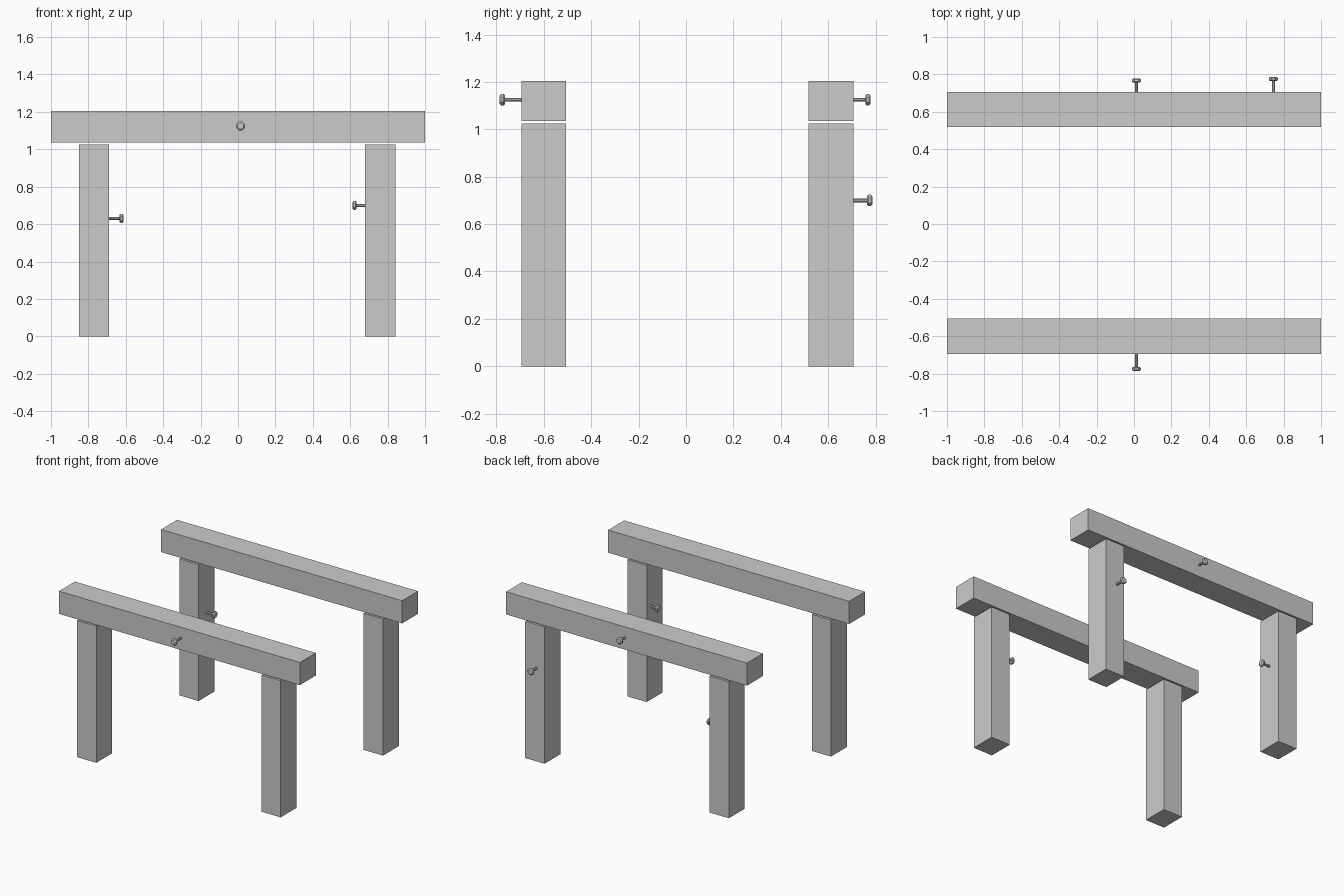
import bpy, bmesh, math
from mathutils import Vector

if "Cube" in bpy.data.objects:
    bpy.data.objects.remove(bpy.data.objects["Cube"])


def finish(name, bm):
    bmesh.ops.recalc_face_normals(bm, faces=bm.faces)
    me = bpy.data.meshes.new(name)
    bm.to_mesh(me)
    bm.free()
    ob = bpy.data.objects.new(name, me)
    bpy.context.collection.objects.link(ob)
    return ob


def box(name, x, y, z):
    bm = bmesh.new()
    bmesh.ops.create_cube(bm, size=1)
    for v in bm.verts:
        v.co = Vector([(a + b) / 2 + c * (b - a) for c, (a, b) in zip(v.co, (x, y, z))])
    return finish(name, bm)


def bolt(name, root, direction, length, sides=8):
    # Thin shank and a chamfered head, lathed along +z from the timber face
    profile = [(0.009, -0.01), (0.009, length - 0.022), (0.021, length - 0.022),
               (0.026, length - 0.017), (0.026, length - 0.007), (0.018, length)]
    bm = bmesh.new()
    rings = []
    for r, h in profile:
        rings.append([bm.verts.new((r * math.cos(math.tau * (i + 0.5) / sides),
                                    r * math.sin(math.tau * (i + 0.5) / sides), h))
                      for i in range(sides)])
    for a, b in zip(rings, rings[1:]):
        for i in range(sides):
            j = (i + 1) % sides
            bm.faces.new((a[i], a[j], b[j], b[i]))
    bm.faces.new(rings[0])
    bm.faces.new(rings[-1])
    ob = finish(name, bm)
    ob.location = root
    ob.rotation_euler = Vector(direction).to_track_quat('Z', 'Y').to_euler()
    return ob


# Beams and legs
rows = {"front": (-0.695, -0.506), "back": (0.518, 0.706)}
sides = {"left": (-0.85, -0.69), "right": (0.68, 0.841)}
for row, y in rows.items():
    box(row + "_beam", (-1, 1), y, (1.035, 1.205))
    for side, x in sides.items():
        box(f"{row}_{side}_leg", x, y, (0, 1.025))

# Bolts on the beams' outer faces and on three of the legs
bolt("front_beam_bolt", (0.013, -0.695, 1.125), (0, -1, 0), 0.092)
bolt("back_beam_bolt", (0.013, 0.706, 1.125), (0, 1, 0), 0.073)
bolt("back_right_leg_bolt", (0.745, 0.706, 0.70), (0, 1, 0), 0.081)
bolt("back_left_leg_bolt", (-0.69, 0.612, 0.63), (1, 0, 0), 0.079)
bolt("front_right_leg_bolt", (0.68, -0.552, 0.70), (-1, 0, 0), 0.069)
